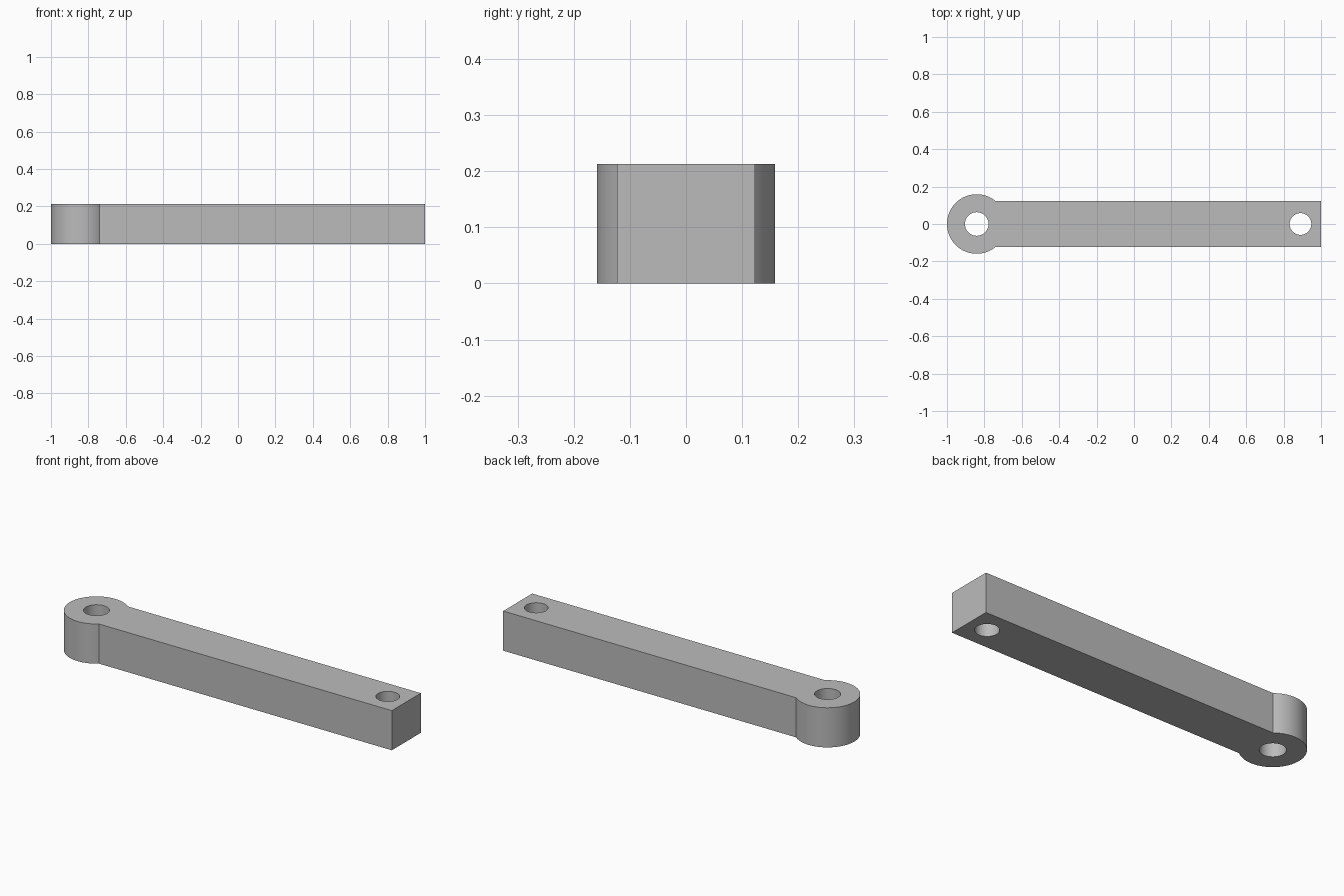
import bpy, bmesh, math

if "Cube" in bpy.data.objects:
    bpy.data.objects.remove(bpy.data.objects["Cube"])

HEIGHT = 0.213
RING_X, RING_R = -0.841, 0.159      # rounded eye end
HALF_W = 0.123                      # half width of the bar
HOLES = [(RING_X, 0.063), (0.89, 0.058)]


def arc(cx, r, start, end, n):
    return [(cx + r * math.cos(start + (end - start) * i / n),
             r * math.sin(start + (end - start) * i / n)) for i in range(n + 1)]


# Outline: round eye flowing into a square-ended bar
join = math.asin(HALF_W / RING_R)
loops = [arc(RING_X, RING_R, join, 2 * math.pi - join, 72) + [(1, -HALF_W), (1, HALF_W)]]
# Pin holes
loops += [arc(x, r, 0, 2 * math.pi, 64)[:-1] for x, r in HOLES]

bm = bmesh.new()
edges = []
for loop in loops:
    verts = [bm.verts.new((x, y, 0)) for x, y in loop]
    edges += [bm.edges.new((v, verts[i - 1])) for i, v in enumerate(verts)]
bmesh.ops.triangle_fill(bm, edges=edges, use_beauty=True, normal=(0, 0, -1))

# Extrude the pierced outline to full thickness
top = bmesh.ops.extrude_face_region(bm, geom=bm.faces[:], use_keep_orig=True)
bmesh.ops.translate(bm, vec=(0, 0, HEIGHT),
                    verts=[g for g in top["geom"] if isinstance(g, bmesh.types.BMVert)])
bmesh.ops.recalc_face_normals(bm, faces=bm.faces[:])

mesh = bpy.data.meshes.new("link_arm")
bm.to_mesh(mesh)
bm.free()
arm = bpy.data.objects.new("link_arm", mesh)
bpy.context.collection.objects.link(arm)

grey = bpy.data.materials.new("plain grey")
grey.diffuse_color = (0.5, 0.5, 0.5, 1)
grey.use_nodes = True
grey.node_tree.nodes["Principled BSDF"].inputs["Base Color"].default_value = grey.diffuse_color
mesh.materials.append(grey)

# Smooth round walls, crisp edges
bpy.context.view_layer.objects.active = arm
arm.select_set(True)
bpy.ops.object.shade_smooth_by_angle(angle=math.radians(25))
